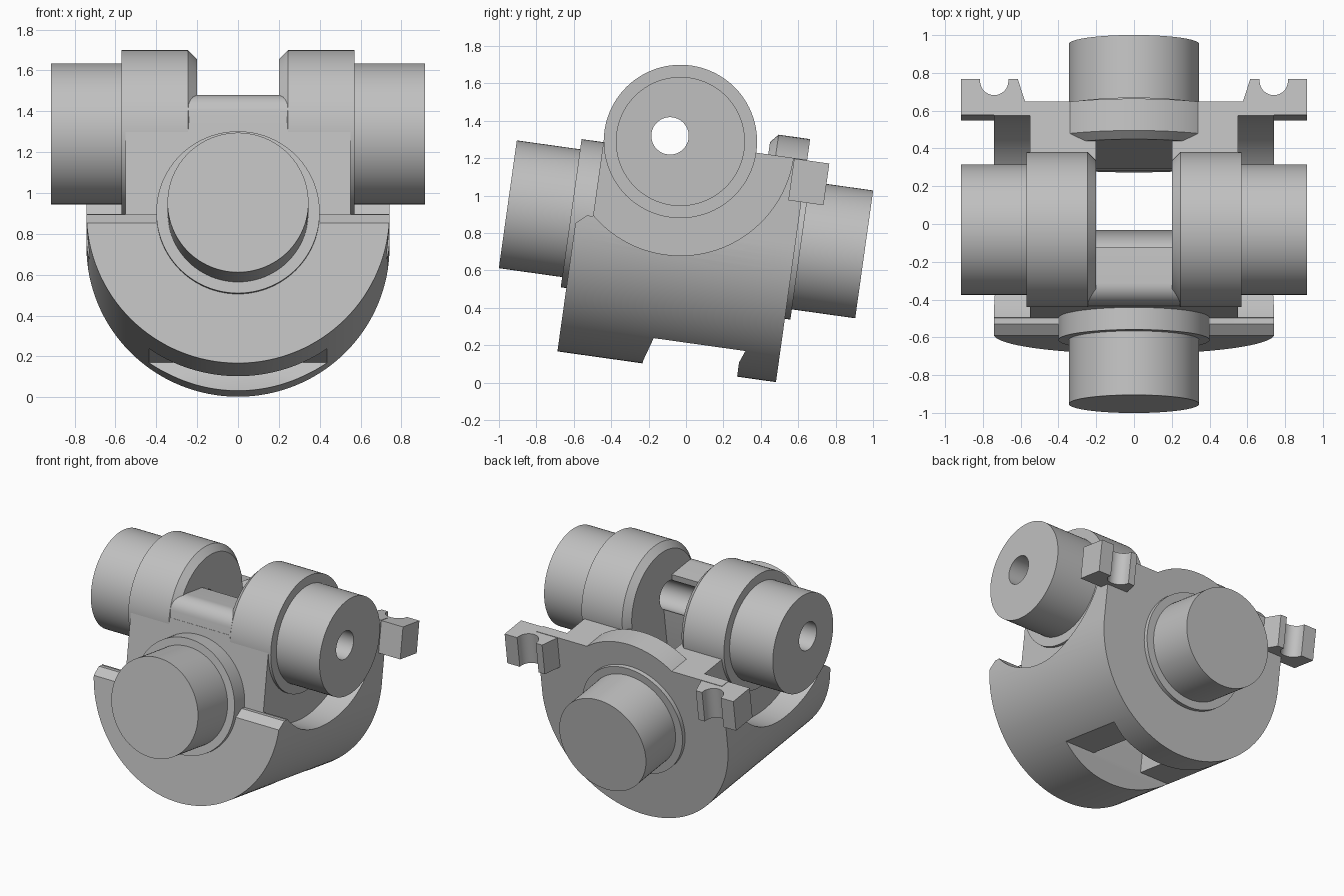
import bpy, bmesh
from math import sin, cos, pi, radians
from mathutils import Matrix, Vector

if "Cube" in bpy.data.objects:
    bpy.data.objects.remove(bpy.data.objects["Cube"], do_unlink=True)

GREY = (0.53, 0.53, 0.53, 1)
metal = bpy.data.materials.new("plain grey")
metal.use_nodes = True
metal.diffuse_color = GREY
metal.node_tree.nodes["Principled BSDF"].inputs["Base Color"].default_value = GREY

TILT = Matrix.Translation((0, 0, 0.82)) @ Matrix.Rotation(radians(-8), 4, "X")
CROSS = (-0.095, 0.461)   # cross axle position in y, z before tilting
BORE = (-0.154, 0.483)    # off-centre bore through the axle
parts = []


def prism(name, profile, axis, lo, hi):
    """Extrude a closed profile along an axis; profile uses the other two axes in order."""
    def place(p, t):
        q = list(p)
        q.insert("xyz".index(axis), t)
        return Vector(q)
    bm = bmesh.new()
    a = [bm.verts.new(place(p, lo)) for p in profile]
    b = [bm.verts.new(place(p, hi)) for p in profile]
    n = len(a)
    bm.faces.new(a)
    bm.faces.new(b[::-1])
    for i in range(n):
        j = (i + 1) % n
        bm.faces.new((a[j], a[i], b[i], b[j]))
    return finish(name, bm)


def lathe(name, profile, axis, centre=(0, 0), steps=96):
    """Spin (distance along axis, radius) points into a closed solid."""
    def place(t, r, ang):
        q = [centre[0] + r * cos(ang), centre[1] + r * sin(ang)]
        q.insert("xyz".index(axis), t)
        return Vector(q)
    bm = bmesh.new()
    rings = [[bm.verts.new(place(t, r, 2 * pi * i / steps)) for i in range(steps)]
             for t, r in profile]
    for r0, r1 in zip(rings, rings[1:]):
        for i in range(steps):
            j = (i + 1) % steps
            bm.faces.new((r0[i], r0[j], r1[j], r1[i]))
    bm.faces.new(rings[0])
    bm.faces.new(rings[-1])
    return finish(name, bm)


def finish(name, bm):
    bmesh.ops.recalc_face_normals(bm, faces=bm.faces)
    mesh = bpy.data.meshes.new(name)
    bm.to_mesh(mesh)
    bm.free()
    mesh.materials.append(metal)
    ob = bpy.data.objects.new(name, mesh)
    bpy.context.collection.objects.link(ob)
    return ob


def cut(ob, *cutters):
    for c in cutters:
        mod = ob.modifiers.new("cut", "BOOLEAN")
        mod.operation = "DIFFERENCE"
        mod.solver = "EXACT"
        mod.object = c
        bpy.context.view_layer.update()
        mesh = bpy.data.meshes.new_from_object(
            ob.evaluated_get(bpy.context.evaluated_depsgraph_get()))
        ob.modifiers.clear()
        ob.data = mesh
        bpy.data.objects.remove(c, do_unlink=True)
    return ob


def box(x, y, z):
    return prism("cutter", [(x[0], y[0]), (x[1], y[0]), (x[1], y[1]), (x[0], y[1])], "z", *z)


def bore():
    return lathe("cutter", [(-1.2, 0.1), (1.2, 0.1)], "x", BORE, 48)


def arc(cx, cy, r, start, end, n):
    return [(cx + r * cos(radians(start + (end - start) * i / n)),
             cy + r * sin(radians(start + (end - start) * i / n))) for i in range(n + 1)]


# Half-round housing with side clearances, front lip, slot and bottom notch
R = 0.742
housing = prism("housing", arc(0, 0, R, 180, 360, 64) + [(R, 0.458), (-R, 0.458)],
                "y", -0.59, 0.59)
cut(housing,
    prism("cutter", [(-0.8, -0.05), (-0.59, -0.05), (-0.535, 0), (-0.502, 0),
                     (-0.502, 1), (-0.8, 1)], "x", -1, 1),
    lathe("cutter", [(0.55, 0.61), (1.1, 0.61)], "x", CROSS),
    lathe("cutter", [(-1.1, 0.61), (-0.55, 0.61)], "x", CROSS),
    prism("cutter", [(-0.13, -0.8), (-0.13, -0.73), (-0.09, -0.6), (0.405, -0.6),
                     (0.38, -0.665), (0.38, -0.8)], "x", -1, 1),
    box((-0.2, 0.2), (-0.09, 0.38), (-0.9, 0.9)),
    box((-0.2, 0.2), (-0.21, 0.37), (0.48, 0.9)),
    bore())
parts.append(housing)

# Rounded bridge joining the two lugs
bridge = prism("bridge", [(-0.21, 0.4), (-0.21, 0.61), (-0.4, 0.61)]
               + arc(-0.4, 0.51, 0.1, 90, 180, 10) + [(-0.5, 0.4)], "x", -0.245, 0.245)
parts.append(cut(bridge, bore()))

# Rear hump around the trunnion
hump = lathe("rear_hump", [(0.38, 0.525), (0.42, 0.57), (0.59, 0.57)], "y")
parts.append(cut(hump, box((-1, 1), (0, 1), (-1, 0.3))))

for side, s in (("left", 1), ("right", -1)):
    # Lug with its outer boss
    lug = lathe(side + "_lug", [(s * x, r) for x, r in (
        (0.2, 0.365), (0.245, 0.41), (0.57, 0.41), (0.57, 0.345), (0.915, 0.345))],
        "x", CROSS)
    parts.append(cut(lug, bore()))
    # Rear ear with half-round groove
    ear = [(0.55, 0.52), (0.915, 0.52), (0.915, 0.71), (0.815, 0.71)]
    ear += arc(0.74, 0.7, 0.075, 0, -180, 16)
    ear += [(0.665, 0.71), (0.615, 0.71), (0.575, 0.585), (0.55, 0.585)]
    parts.append(prism(side + "_ear", [(s * x, y) for x, y in ear], "z", 0.23, 0.455))

# Front and rear trunnions with collars
for name, s in (("front_trunnion", -1), ("rear_trunnion", 1)):
    parts.append(lathe(name, [(s * t, r) for t, r in (
        (0.45, 0.4), (0.62, 0.4), (0.62, 0.345), (0.962, 0.345))], "y"))

# Tilt the whole assembly and shade it
bpy.ops.object.select_all(action="DESELECT")
for ob in parts:
    ob.data.transform(TILT)
    ob.select_set(True)
bpy.context.view_layer.objects.active = parts[0]
bpy.ops.object.shade_smooth_by_angle(angle=radians(25))
